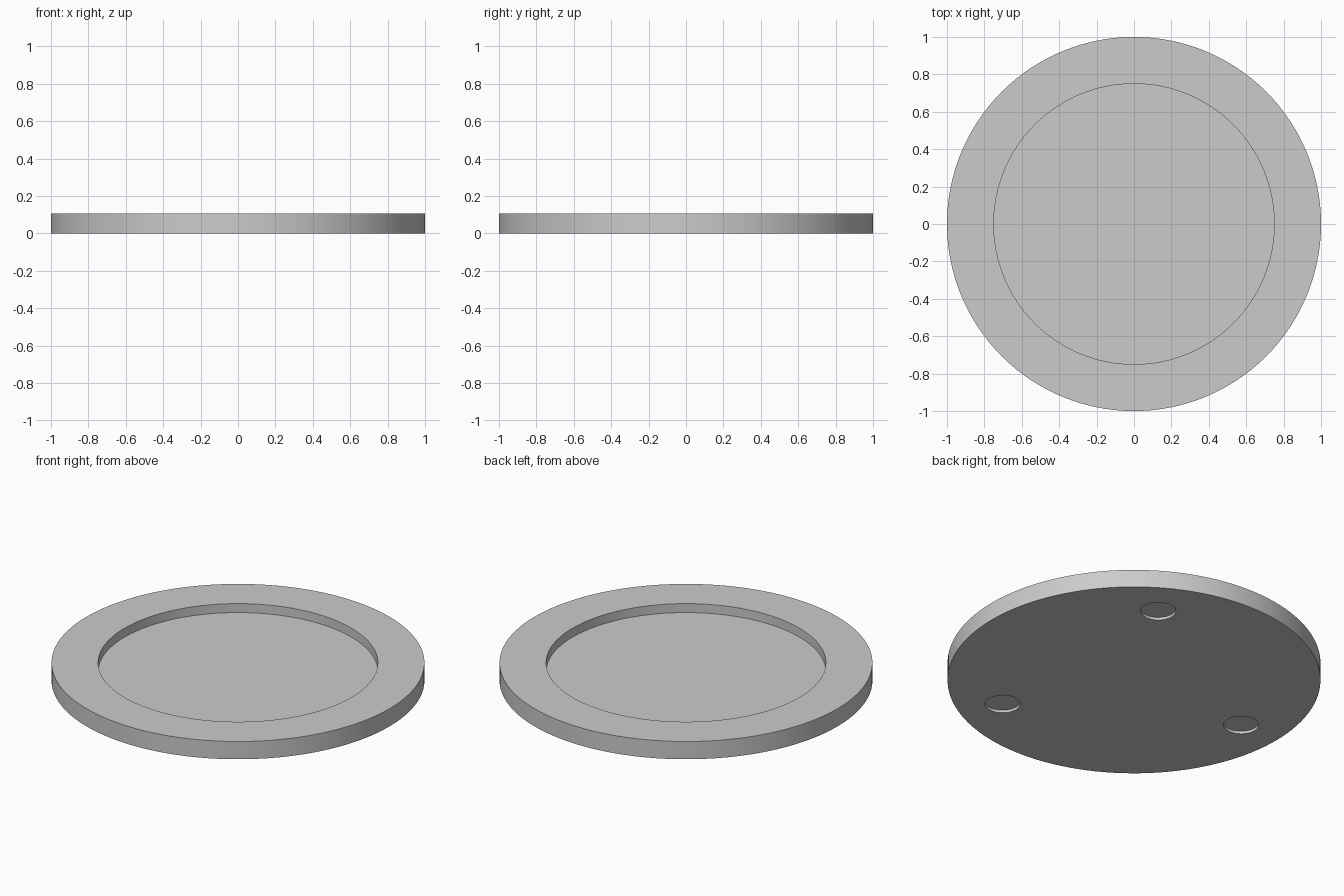
import bpy
from math import radians, cos, sin

if "Cube" in bpy.data.objects:
    bpy.data.objects.remove(bpy.data.objects["Cube"], do_unlink=True)

HEIGHT = 0.105
RECESS_RADIUS, RECESS_DEPTH = 0.75, 0.053
HOLE_RADIUS, HOLE_DEPTH, HOLE_CIRCLE = 0.094, 0.016, 0.75

grey = bpy.data.materials.new("plain_grey")
grey.use_nodes = True
colour = (0.6, 0.6, 0.6, 1)
grey.diffuse_color = colour
grey.node_tree.nodes["Principled BSDF"].inputs["Base Color"].default_value = colour


def cylinder(name, radius, bottom, top, x=0, y=0, sides=128):
    bpy.ops.mesh.primitive_cylinder_add(
        vertices=sides, radius=radius, depth=top - bottom,
        location=(x, y, (bottom + top) / 2))
    ob = bpy.context.object
    ob.name = name
    ob.data.materials.append(grey)
    return ob


def cut(target, cutter):
    mod = target.modifiers.new("cut", 'BOOLEAN')
    mod.operation = 'DIFFERENCE'
    mod.solver = 'EXACT'
    mod.object = cutter
    bpy.context.view_layer.objects.active = target
    bpy.ops.object.modifier_apply(modifier=mod.name)
    bpy.data.objects.remove(cutter, do_unlink=True)


# Round base disc
disc = cylinder("round_tray", 1, 0, HEIGHT)

# Wide shallow recess in the top
cut(disc, cylinder("recess_cutter", RECESS_RADIUS, HEIGHT - RECESS_DEPTH, HEIGHT + 0.1))

# Three shallow foot sockets underneath
for i in range(3):
    a = radians(60 + 120 * i)
    cut(disc, cylinder("socket_cutter", HOLE_RADIUS, -0.1, HOLE_DEPTH,
                       HOLE_CIRCLE * cos(a), HOLE_CIRCLE * sin(a), 48))

# Smooth walls with crisp rims
bpy.ops.object.select_all(action='DESELECT')
disc.select_set(True)
bpy.context.view_layer.objects.active = disc
bpy.ops.object.shade_smooth_by_angle(angle=radians(30))
